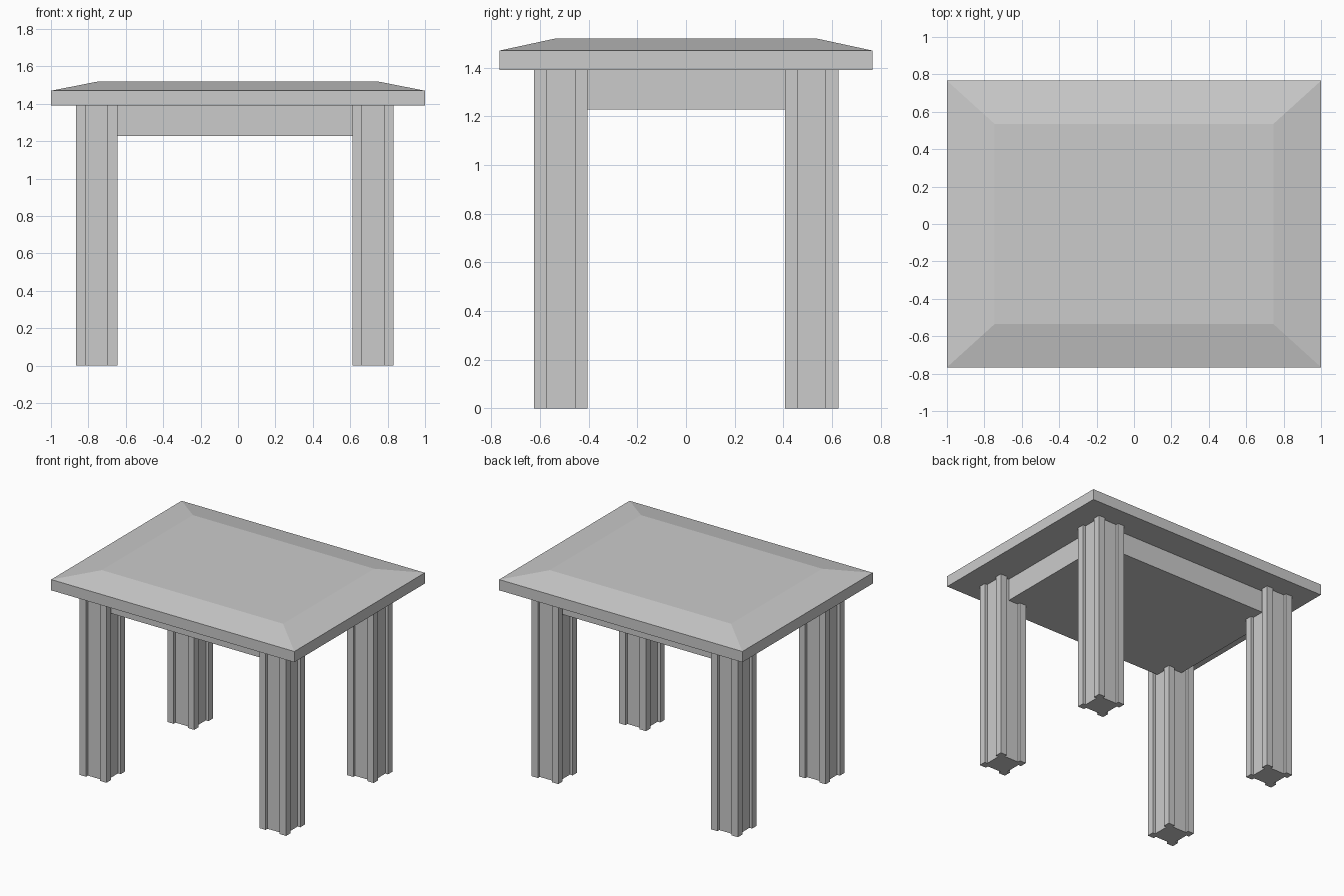
import bpy
import bmesh

cube = bpy.data.objects.get("Cube")
if cube:
    bpy.data.objects.remove(cube, do_unlink=True)

# Single grey finish
grey = bpy.data.materials.new("plain grey")
grey.use_nodes = True
grey.diffuse_color = (0.6, 0.6, 0.6, 1)
grey.node_tree.nodes["Principled BSDF"].inputs["Base Color"].default_value = (0.6, 0.6, 0.6, 1)


def rectangle(x, y):
    return [(-x, -y), (x, -y), (x, y), (-x, y)]


def loft(name, sections, location=(0, 0)):
    """Join matching (outline, height) sections into a closed solid."""
    bm = bmesh.new()
    rings = [[bm.verts.new((x, y, z)) for x, y in outline] for outline, z in sections]
    count = len(rings[0])
    for low, high in zip(rings, rings[1:]):
        for i in range(count):
            j = (i + 1) % count
            bm.faces.new((low[i], low[j], high[j], high[i]))
    bm.faces.new(rings[0][::-1])
    bm.faces.new(rings[-1])
    bmesh.ops.recalc_face_normals(bm, faces=bm.faces)
    mesh = bpy.data.meshes.new(name)
    bm.to_mesh(mesh)
    bm.free()
    mesh.materials.append(grey)
    obj = bpy.data.objects.new(name, mesh)
    obj.location = (*location, 0)
    bpy.context.collection.objects.link(obj)
    return obj


UNDERSIDE = 1.39

# Table top: a slab with a wide sloping border
slab = rectangle(1.0, 0.766)
loft("table_top", [(slab, UNDERSIDE), (slab, 1.47), (rectangle(0.745, 0.535), 1.52)])

# Solid apron block under the top
apron = rectangle(0.76, 0.55)
loft("apron", [(apron, 1.227), (apron, UNDERSIDE)], (-0.016, 0))

# Leg outline: a square with a shallow channel along each side
half, channel, floor = 0.11, 0.058, 0.088
side = [(-half, -half), (-channel, -half), (-channel, -floor),
        (channel, -floor), (channel, -half)]
outline = []
for turn in range(4):
    outline += side
    side = [(-y, x) for x, y in side]

for x, x_name in ((-0.755, "right"), (0.722, "left")):
    for y, y_name in ((-0.514, "front"), (0.516, "back")):
        loft(f"{y_name}_{x_name}_leg", [(outline, 0), (outline, UNDERSIDE)], (x, y))
